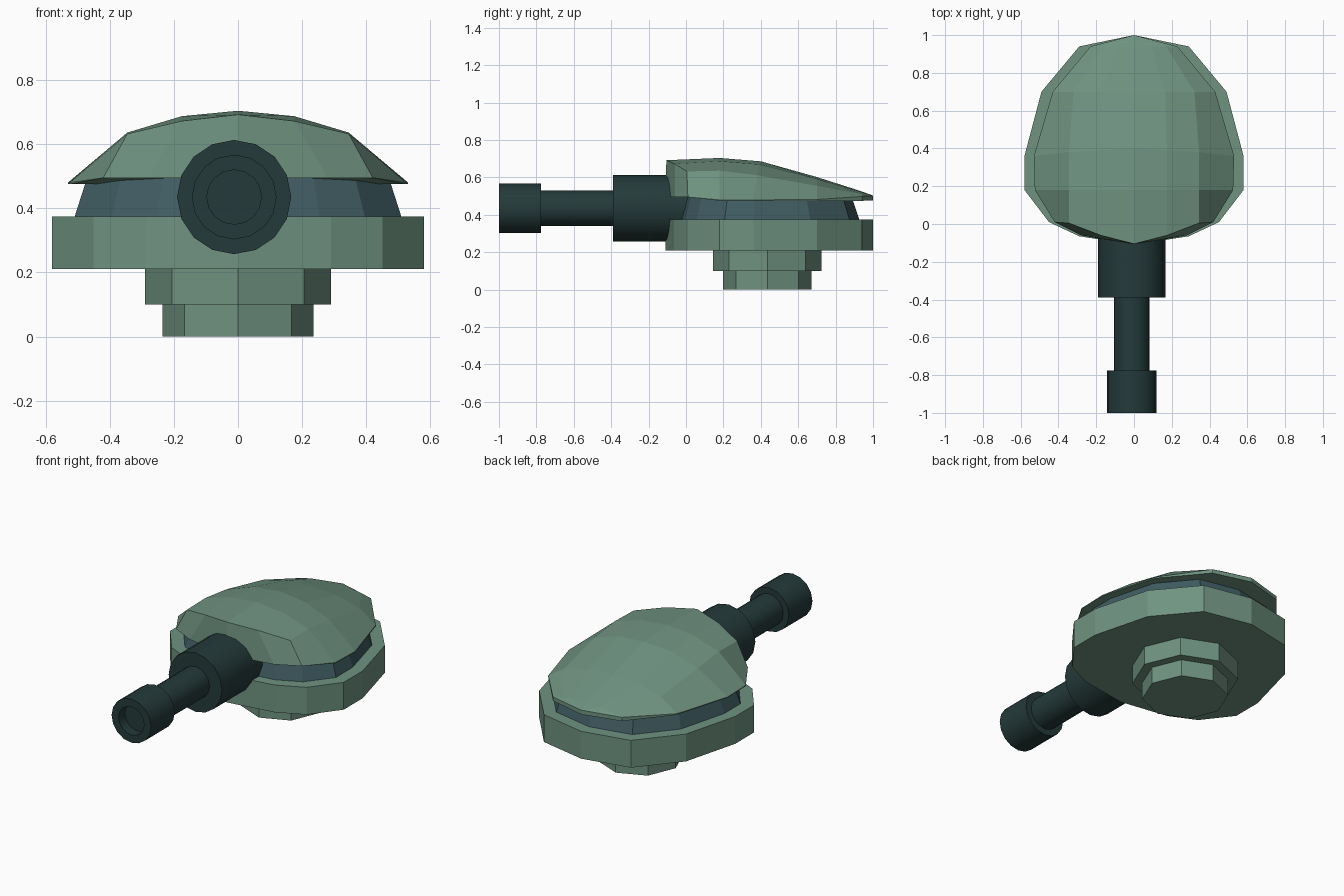
import bpy, bmesh, math

if "Cube" in bpy.data.objects:
    bpy.data.objects.remove(bpy.data.objects["Cube"])

def material(name, rgb):
    m = bpy.data.materials.new(name)
    m.diffuse_color = (*rgb, 1)
    m.use_nodes = True
    m.node_tree.nodes["Principled BSDF"].inputs["Base Color"].default_value = m.diffuse_color
    return m

GREEN = material("sage green", (0.158, 0.288, 0.217))
BLUE = material("dark slate blue", (0.051, 0.108, 0.122))
DARK = material("dark gunmetal", (0.018, 0.042, 0.042))

def make(name, verts, faces, mat):
    bm = bmesh.new()
    vs = [bm.verts.new(v) for v in verts]
    for f in faces:
        bm.faces.new([vs[i] for i in f])
    bmesh.ops.remove_doubles(bm, verts=bm.verts, dist=0.0005)
    bmesh.ops.recalc_face_normals(bm, faces=bm.faces)
    me = bpy.data.meshes.new(name)
    bm.to_mesh(me)
    bm.free()
    me.materials.append(mat)
    ob = bpy.data.objects.new(name, me)
    bpy.context.collection.objects.link(ob)
    return ob

def loft(name, rings, mat):
    """Skin equal-length rings and cap both ends."""
    n = len(rings[0])
    verts = [v for r in rings for v in r]
    faces = [(a*n + i, a*n + (i+1) % n, (a+1)*n + (i+1) % n, (a+1)*n + i)
             for a in range(len(rings) - 1) for i in range(n)]
    faces += [tuple(range(n)), tuple(range(len(verts) - n, len(verts)))]
    return make(name, verts, faces, mat)

# egg-shaped plan of the turret, right half then mirrored
HALF = [(0, 1.0), (0.29, 0.94), (0.49, 0.70), (0.58, 0.36),
        (0.58, 0.18), (0.45, 0.01), (0.29, -0.065), (0, -0.11)]
PLAN = HALF + [(-x, y) for x, y in HALF[-2:0:-1]]

def plan_ring(z, s=1.0, cy=0.40):
    return [(x*s, cy + (y - cy)*s, z) for x, y in PLAN]

# turret ring and recessed band
loft("turret_body", [plan_ring(0.21), plan_ring(0.375)], GREEN)
loft("recessed_band", [plan_ring(0.37, 0.88), plan_ring(0.497, 0.81)], BLUE)

# octagonal mounting steps
def octagon(r, z):
    return [(r*math.sin(i*math.pi/4), 0.435 + r*math.cos(i*math.pi/4), z) for i in range(8)]

loft("lower_mount", [octagon(0.236, 0), octagon(0.236, 0.10)], GREEN)
loft("upper_mount", [octagon(0.29, 0.10), octagon(0.29, 0.21)], GREEN)

# domed roof: cross-sections from ridge to rim, front to back
ROWS = [
    [(0, -0.105, .692), (.175, -0.06, .672), (.345, 0.005, .632), (.42, 0.01, .495)],
    [(0, .18, .704), (.175, .18, .687), (.345, .18, .636), (.525, .18, .48)],
    [(0, .40, .686), (.175, .39, .670), (.345, .38, .612), (.53, .36, .48)],
    [(0, .70, .602), (.165, .70, .592), (.32, .70, .555), (.43, .70, .482)],
    [(0, .94, .525), (.09, .94, .521), (.17, .94, .511), (.23, .94, .498)],
]
TIP = (0, 1.0, .503)

def roof():
    verts, faces = [], []
    def poly(*pts):
        # add a face and its mirror image
        for s in (1, -1):
            k = len(verts)
            verts.extend((s*x, y, z) for x, y, z in pts)
            faces.append(tuple(range(k, k + len(pts))))
    for a, b in zip(ROWS, ROWS[1:]):
        for i in range(3):
            poly(a[i], a[i+1], b[i+1], b[i])
    for i in range(3):
        poly(ROWS[-1][i], ROWS[-1][i+1], TIP)
    # thin rim and underside
    under = [(r[3][0], r[3][1], .475) for r in ROWS]
    under[0] = ROWS[0][3]
    tip = (0, 1.0, .477)
    for i in range(4):
        a, b = ROWS[i][3], ROWS[i+1][3]
        if i:
            poly(a, b, under[i+1], under[i])
        else:
            poly(a, b, under[1])
        poly(under[i], under[i+1], (0, under[i+1][1], .475),
             (0, under[i][1], under[i][2]))
    poly(ROWS[4][3], TIP, tip, under[4])
    poly(under[4], tip, (0, .94, .475))
    # sloping front wall
    f = ROWS[0]
    low, mid = (0, -0.11, .495), (.28, -0.06, .495)
    poly(f[0], f[1], mid, low)
    poly(f[1], f[2], f[3], mid)
    poly(low, mid, f[3], (0, .01, .495))
    return make("domed_roof", verts, faces, GREEN)

roof()

# gun barrel: stepped profile (radius, y) turned about the y axis
PROFILE = [(.178, .05), (.178, -.39), (.095, -.39), (.095, -.775),
           (.132, -.775), (.132, -1.0), (.085, -1.0), (.085, -.94)]
rings = [[(-.012 + r*math.sin(i*math.pi/8), y, .435 + r*math.cos(i*math.pi/8))
          for i in range(16)] for r, y in PROFILE]
barrel = loft("gun_barrel", rings, DARK)
bpy.context.view_layer.objects.active = barrel
barrel.select_set(True)
bpy.ops.object.shade_smooth_by_angle(angle=math.radians(30))
